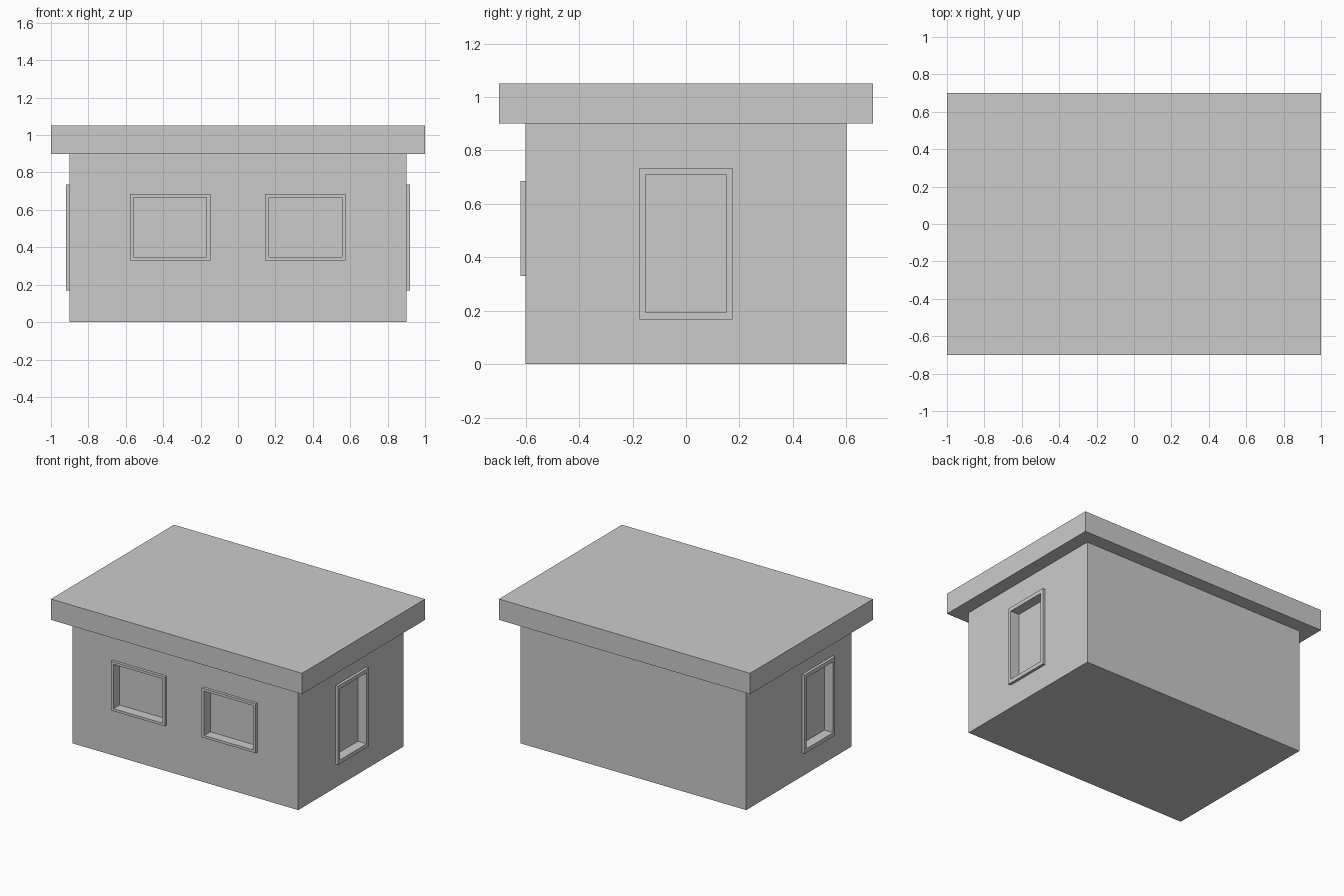
import bpy
from mathutils import Matrix, Vector
from math import radians

if "Cube" in bpy.data.objects:
    bpy.data.objects.remove(bpy.data.objects["Cube"])

RECESS, PROUD = 0.05, 0.02


def box(name, lo, hi, matrix=Matrix()):
    """Axis-aligned box between two corners, optionally placed by a matrix."""
    bpy.ops.mesh.primitive_cube_add(size=1)
    ob = bpy.context.object
    ob.name = ob.data.name = name
    lo, hi = Vector(lo), Vector(hi)
    ob.data.transform(matrix @ Matrix.Translation((lo + hi) / 2)
                      @ Matrix.Diagonal((*(hi - lo), 1)))
    return ob


def cut(target, cutter):
    """Subtract the cutter from the target and remove the cutter."""
    mod = target.modifiers.new("opening", 'BOOLEAN')
    mod.operation = 'DIFFERENCE'
    mod.solver = 'EXACT'
    mod.object = cutter
    bpy.context.view_layer.objects.active = target
    bpy.ops.object.modifier_apply(modifier=mod.name)
    bpy.data.objects.remove(cutter)


def opening(name, place, width, z0, z1, rim, rim_z):
    """Recess in the wall with a raised frame; local -y points outward."""
    w, iw = width / 2, width / 2 - rim
    frame = box(name, (-w, -PROUD, z0), (w, 0, z1), place)
    for target in (frame, walls):
        cut(target, box("cutter", (-iw, -0.2, z0 + rim_z),
                        (iw, RECESS, z1 - rim_z), place))


# Main block and overhanging roof slab
walls = box("walls", (-0.9, -0.6, 0), (0.9, 0.6, 0.9))
box("roof", (-1, -0.7, 0.9), (1, 0.7, 1.05))

# Two front windows
for side, x in (("left", -0.363), ("right", 0.36)):
    opening(f"front_window_{side}", Matrix.Translation((x, -0.6, 0)),
            0.43, 0.33, 0.685, 0.02, 0.018)

# Tall side openings, the left one set toward the front
for side, x, y, angle in (("right", 0.9, 0, 90), ("left", -0.9, -0.21, -90)):
    opening(f"side_window_{side}",
            Matrix.Translation((x, y, 0)) @ Matrix.Rotation(radians(angle), 4, 'Z'),
            0.348, 0.168, 0.735, 0.023, 0.028)
